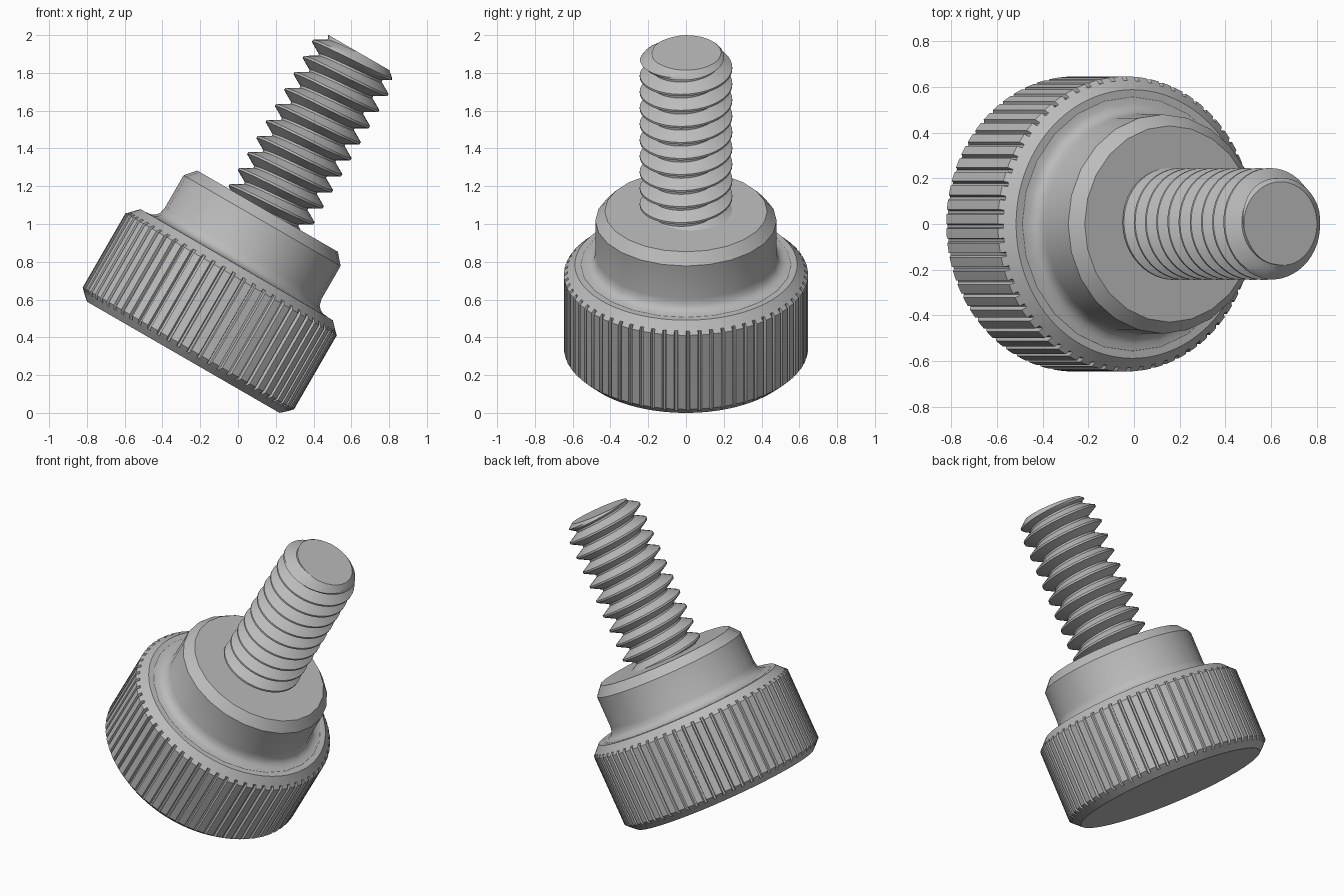
import bpy, bmesh, math
from mathutils import Matrix, Vector

old = bpy.data.objects.get("Cube")
if old:
    bpy.data.objects.remove(old, do_unlink=True)

steel = bpy.data.materials.new("grey steel")
steel.use_nodes = True
colour = (0.5, 0.5, 0.5, 1)
steel.diffuse_color = colour
steel.node_tree.nodes["Principled BSDF"].inputs["Base Color"].default_value = colour

# The whole screw leans over on the edge of its head
LEAN = Matrix.Translation((-0.29, 0, 0.2945)) @ Matrix.Rotation(math.radians(30), 4, 'Y')


def finish(name, bm):
    bmesh.ops.recalc_face_normals(bm, faces=bm.faces)
    mesh = bpy.data.meshes.new(name)
    bm.to_mesh(mesh)
    bm.free()
    mesh.materials.append(steel)
    obj = bpy.data.objects.new(name, mesh)
    bpy.context.collection.objects.link(obj)
    obj.matrix_world = LEAN
    bpy.ops.object.select_all(action='DESELECT')
    obj.select_set(True)
    bpy.context.view_layer.objects.active = obj
    bpy.ops.object.shade_smooth_by_angle(angle=math.radians(30))


def polar(r, a, z):
    return Vector((r * math.cos(a), r * math.sin(a), z))


def loft(bm, rings):
    """Skin a stack of closed rings and cap both ends."""
    rows = [[bm.verts.new(p) for p in ring] for ring in rings]
    n = len(rows[0])
    for low, high in zip(rows, rows[1:]):
        for j in range(n):
            k = (j + 1) % n
            bm.faces.new((low[j], low[k], high[k], high[j]))
    bm.faces.new(rows[0][::-1])
    bm.faces.new(rows[-1])


# Knurled head: narrow straight grooves cut into a chamfered disc
GROOVES, FLOOR = 64, 0.628
step = math.tau / GROOVES
head_profile = [(0.589, 0), (FLOOR, 0.036), (0.646, 0.055),
                (0.646, 0.507), (FLOOR, 0.524), (0.588, 0.566)]
# (position within one step, is it on the groove floor)
tooth = [(0, False), (0.07, True), (0.25, True), (0.32, False), (0.66, False)]
head_rings = []
for r, z in head_profile:
    head_rings.append([polar(min(r, FLOOR) if deep else r, (g + f) * step, z)
                       for g in range(GROOVES) for f, deep in tooth])
bm = bmesh.new()
loft(bm, head_rings)
finish("knurled_head", bm)

# Collar: filleted foot, straight wall, chamfered top
SIDES = 24
collar_profile = [(0.57, 0.555), (0.555, 0.567), (0.527, 0.57), (0.504, 0.581),
                  (0.488, 0.6), (0.48, 0.635), (0.48, 0.835), (0.43, 0.893)]
bm = bmesh.new()
loft(bm, [[polar(r, math.tau * j / SIDES, z) for j in range(SIDES)]
          for r, z in collar_profile])
finish("collar", bm)

# Threaded shank: one helical skin, chamfered and cut flat at the tip
PITCH, TURNS, SEGS, TIP = 0.098, 12, 48, 1.862
MAJOR, DEPTH = 0.245, 0.065
marks = [-0.06, 0.06, 0.187, 0.313, 0.44, 0.56, 0.687, 0.813]


def thread_radius(frac, z):
    d = min(abs(frac), 1 - frac)
    fall = min(max((d - 0.06) / 0.38, 0), 1)
    return min(MAJOR - DEPTH * fall, 0.185 + (TIP - z) * 1.15)


bm = bmesh.new()
columns = []
for j in range(SEGS):
    turn = j / SEGS
    column = []
    for k in range(TURNS):
        for f in marks:
            z = 0.764 + PITCH * (k + f + turn)
            column.append(bm.verts.new(polar(thread_radius(f, z), turn * math.tau, z)))
    columns.append(column)
rows = len(marks) * TURNS
for j in range(SEGS):
    # the seam joins each turn to the next one up
    shift = len(marks) if j == SEGS - 1 else 0
    here, there = columns[j], columns[(j + 1) % SEGS]
    for i in range(rows - 1 - shift):
        bm.faces.new((here[i], there[i + shift], there[i + 1 + shift], here[i + 1]))
cut = bmesh.ops.bisect_plane(bm, geom=bm.verts[:] + bm.edges[:] + bm.faces[:],
                             plane_co=(0, 0, TIP), plane_no=(0, 0, 1), clear_outer=True)
rim = [e for e in cut["geom_cut"] if isinstance(e, bmesh.types.BMEdge)]
bmesh.ops.edgeloop_fill(bm, edges=rim)
finish("threaded_shank", bm)
